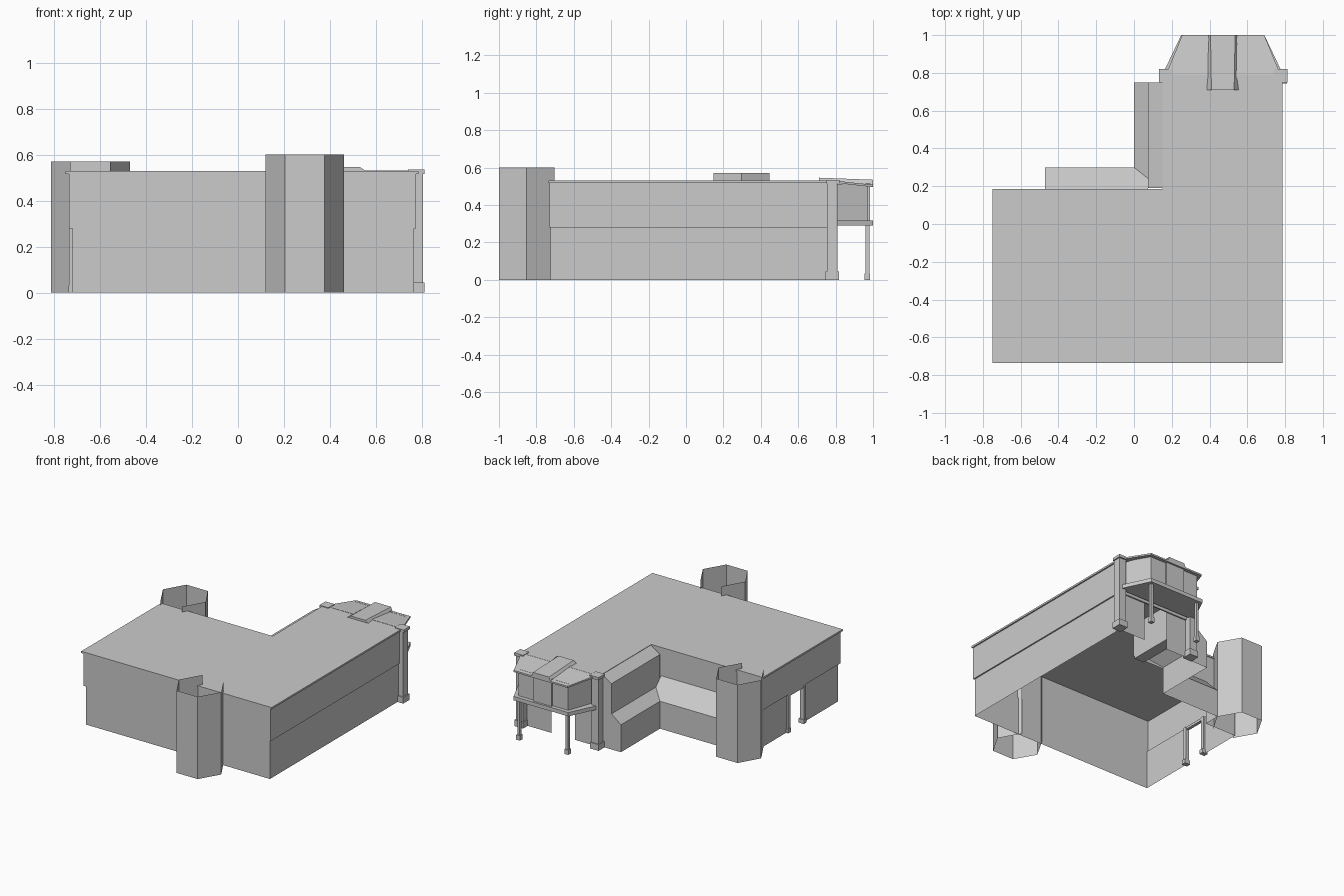
import bpy, bmesh, math

if "Cube" in bpy.data.objects:
    bpy.data.objects.remove(bpy.data.objects["Cube"])

mat = bpy.data.materials.new("light grey")
mat.diffuse_color = (0.6, 0.6, 0.6, 1)
mat.use_nodes = True
mat.node_tree.nodes["Principled BSDF"].inputs["Base Color"].default_value = mat.diffuse_color


def mesh(name, verts, faces, solid=False):
    me = bpy.data.meshes.new(name)
    me.from_pydata(verts, [], faces)
    if solid:
        bm = bmesh.new()
        bm.from_mesh(me)
        bmesh.ops.recalc_face_normals(bm, faces=bm.faces)
        bm.to_mesh(me)
        bm.free()
    me.materials.append(mat)
    ob = bpy.data.objects.new(name, me)
    bpy.context.collection.objects.link(ob)
    return ob


# thin upright wall along a path walked clockwise, outside on the left
def wall(name, path, z0, z1, closed=False):
    n = len(path)
    v = [(x, y, z0) for x, y in path] + [(x, y, z1) for x, y in path]
    f = [(i, i + n, (i + 1) % n + n, (i + 1) % n) for i in range(n if closed else n - 1)]
    return mesh(name, v, f)


# closed solid between two rings of equal length
def loft(name, a, b):
    n = len(a)
    f = [tuple(range(n)), tuple(range(n, 2 * n))]
    f += [(i, (i + 1) % n, (i + 1) % n + n, i + n) for i in range(n)]
    return mesh(name, a + b, f, True)


def slab(name, outline, z0, z1):
    return loft(name, [(x, y, z0) for x, y in outline], [(x, y, z1) for x, y in outline])


def box(name, x0, x1, y0, y1, z0, z1):
    return slab(name, [(x0, y0), (x1, y0), (x1, y1), (x0, y1)], z0, z1)


# ground floor walls, leaving a west and a back doorway
wall("ground_wall_main", [(.55, .765), (.765, .765), (.765, -.725), (-.72, -.725), (-.72, -.33)], 0, .28)
wall("ground_wall_west", [(-.72, -.13), (-.72, .18), (-.47, .18)], 0, .28)
wall("ground_wall_back", [(.15, .765), (.36, .765)], 0, .28)

# upper floor walls and the ledge under their overhang
upper = [(-.735, .18), (.155, .18), (.155, .775), (.775, .775), (.775, -.73), (-.735, -.73)]
wall("upper_wall", upper, .28, .53, True)
mesh("overhang_ledge",
     [(-.735, .18, .28), (-.735, -.73, .28), (.775, -.73, .28), (.775, .775, .28), (.155, .775, .28),
      (-.72, .18, .28), (-.72, -.725, .28), (.765, -.725, .28), (.765, .765, .28), (.155, .765, .28)],
     [(i, i + 5, i + 6, i + 1) for i in range(4)])

# flat roof with a thin fascia
slab("main_roof", [(-.75, .185), (.15, .185), (.15, .785), (.785, .785), (.785, -.735), (-.75, -.735)], .517, .53)

# west doorway posts
for y in (-.32, -.14):
    box("west_door_post", -.735, -.705, y - .012, y + .012, 0, .28)
    box("west_door_post_base", -.738, -.695, y - .016, y + .016, 0, .03)
box("west_door_lintel", -.732, -.71, -.33, -.13, .262, .28)

# lean-to in the inner corner: walls, end and two sloped roofs
wall("lean_to_wall", [(-.47, .18), (-.47, .3), (0, .3), (0, .75)], 0, .2)
mesh("lean_to_end", [(0, .75, 0), (0, .75, .2), (.075, .75, .26), (.155, .75, .26), (.155, .75, 0)],
     [(0, 1, 2, 3, 4)])
mesh("lean_to_roof",
     [(0, .75, .2), (0, .3, .2), (.075, .24, .26), (.075, .75, .26),
      (-.47, .18, .32), (-.47, .3, .2), (.075, .18, .32)],
     [(0, 1, 2, 3), (4, 6, 2, 1, 5)])

# upper bump-out with a sloped top
prof = [(.155, .26), (.075, .26), (.075, .48), (.155, .53)]
loft("upper_bump_out", [(x, .19, z) for x, z in prof], [(x, .75, z) for x, z in prof])


# six-sided towers, open at the top, the bottom and the building side
def tower(name, cx, cy, r, h, start):
    pts = [(cx + r * math.cos(math.radians(start - 60 * i)),
            cy + r * math.sin(math.radians(start - 60 * i))) for i in range(6)]
    wall(name, pts, 0, h)


tower("front_tower", .29, -.852, .171, .6, 60)
tower("back_tower", -.642, .297, .172, .57, 240)

# corner pillars at the back
for x in (.168, .776):
    box("pillar_shaft", x - .028, x + .028, .755, .81, 0, .52)
    box("pillar_base", x - .035, x + .035, .745, .818, 0, .045)
    box("pillar_cap", x - .036, x + .036, .75, .82, .515, .535)
box("pillar_beam", .2, .745, .77, .79, .515, .532)

# bay on a raised platform
slab("bay_platform", [(.15, .79), (.25, 1), (.69, 1), (.79, .79)], .29, .318)
wall("bay_wall", [(.2, .775), (.27, .972), (.67, .972), (.745, .775)], .318, .512)
roof = [(.165, .78, .532), (.255, 1, .508), (.69, 1, .508), (.78, .78, .532)]
loft("bay_roof", roof, [(x, y, z - .012) for x, y, z in roof])
for x in (.275, .665):
    box("bay_post", x - .01, x + .01, .96, .98, 0, .29)
    box("bay_post_base", x - .015, x + .015, .955, .985, 0, .035)

# central projection of the bay and its raised roof
box("bay_centre", .395, .545, .96, .985, .318, .515)
loft("bay_centre_roof",
     [(.385, .71, .529), (.41, .71, .546), (.53, .71, .546), (.555, .71, .529)],
     [(.395, 1, .508), (.405, 1, .535), (.535, 1, .535), (.545, 1, .508)])
